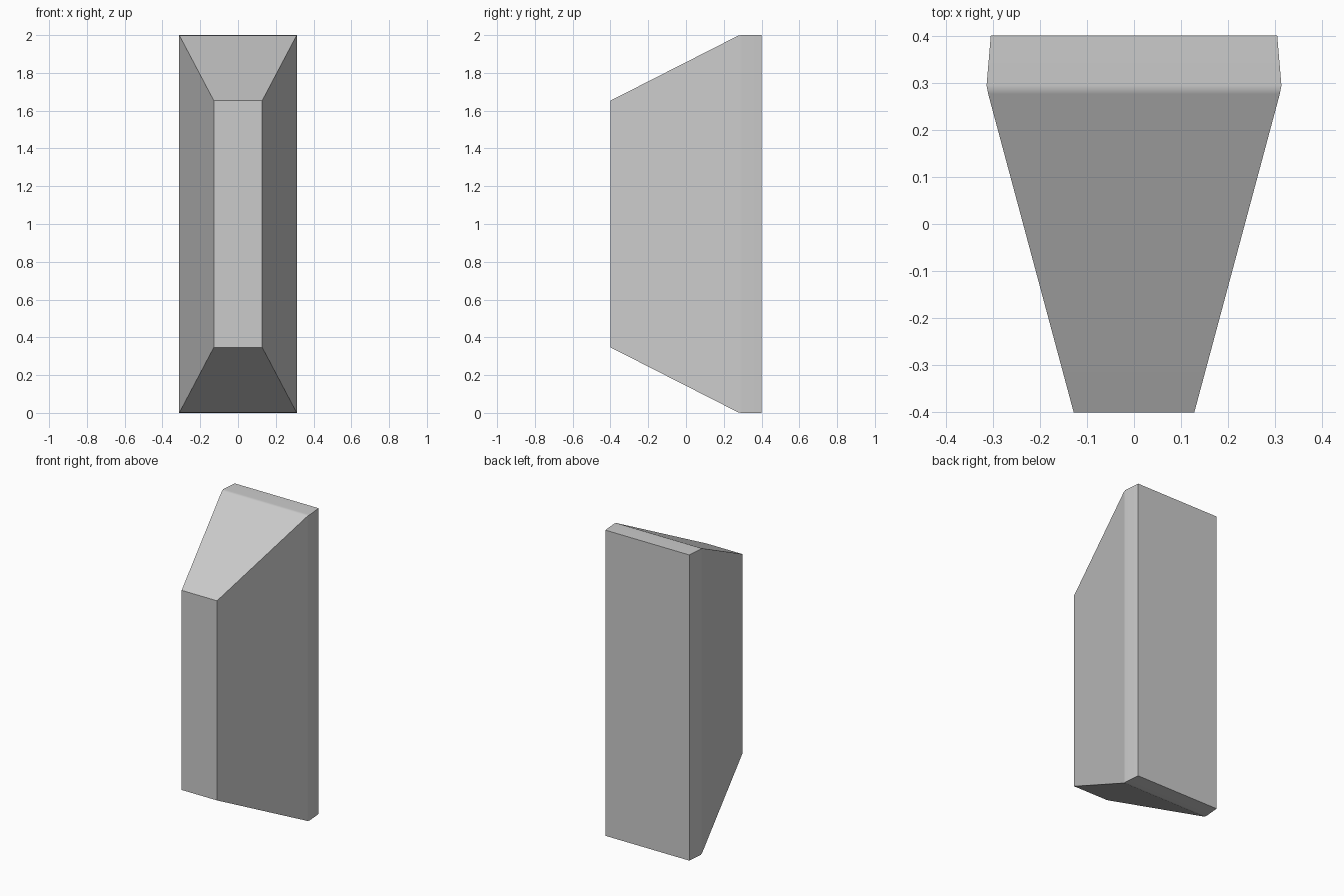
import bpy
import bmesh
import math

cube = bpy.data.objects.get("Cube")
if cube:
    bpy.data.objects.remove(cube, do_unlink=True)

HEIGHT = 2.0

# Plain grey for the whole block
grey = bpy.data.materials.new("plain grey")
grey.use_nodes = True
colour = (0.6, 0.6, 0.6, 1)
grey.diffuse_color = colour
grey.node_tree.nodes["Principled BSDF"].inputs["Base Color"].default_value = colour

# Rectangular sections from back to front: depth, half width, inset at top and bottom
sections = [
    (0.40, 0.304, 0.0),
    (0.294, 0.313, 0.0),    # soft ridge, two close sections
    (0.276, 0.3095, 0.003),
    (-0.40, 0.128, 0.347),
]

# Tapered block lofted through the sections
bm = bmesh.new()
rings = []
for y, half, inset in sections:
    low, high = inset, HEIGHT - inset
    corners = [(-half, low), (half, low), (half, high), (-half, high)]
    rings.append([bm.verts.new((x, y, z)) for x, z in corners])
for a, b in zip(rings, rings[1:]):
    for i in range(4):
        j = (i + 1) % 4
        bm.faces.new((a[i], a[j], b[j], b[i]))
bm.faces.new(rings[0])
bm.faces.new(rings[-1])
bmesh.ops.recalc_face_normals(bm, faces=bm.faces)

mesh = bpy.data.meshes.new("tapered_block")
bm.to_mesh(mesh)
bm.free()
mesh.materials.append(grey)
block = bpy.data.objects.new("tapered_block", mesh)
bpy.context.collection.objects.link(block)

# Smooth only across the ridge, keeping the large faces flat
bpy.ops.object.select_all(action="DESELECT")
block.select_set(True)
bpy.context.view_layer.objects.active = block
bpy.ops.object.shade_smooth_by_angle(angle=math.radians(30))
weighted = block.modifiers.new("flat_faces", "WEIGHTED_NORMAL")
weighted.keep_sharp = True
